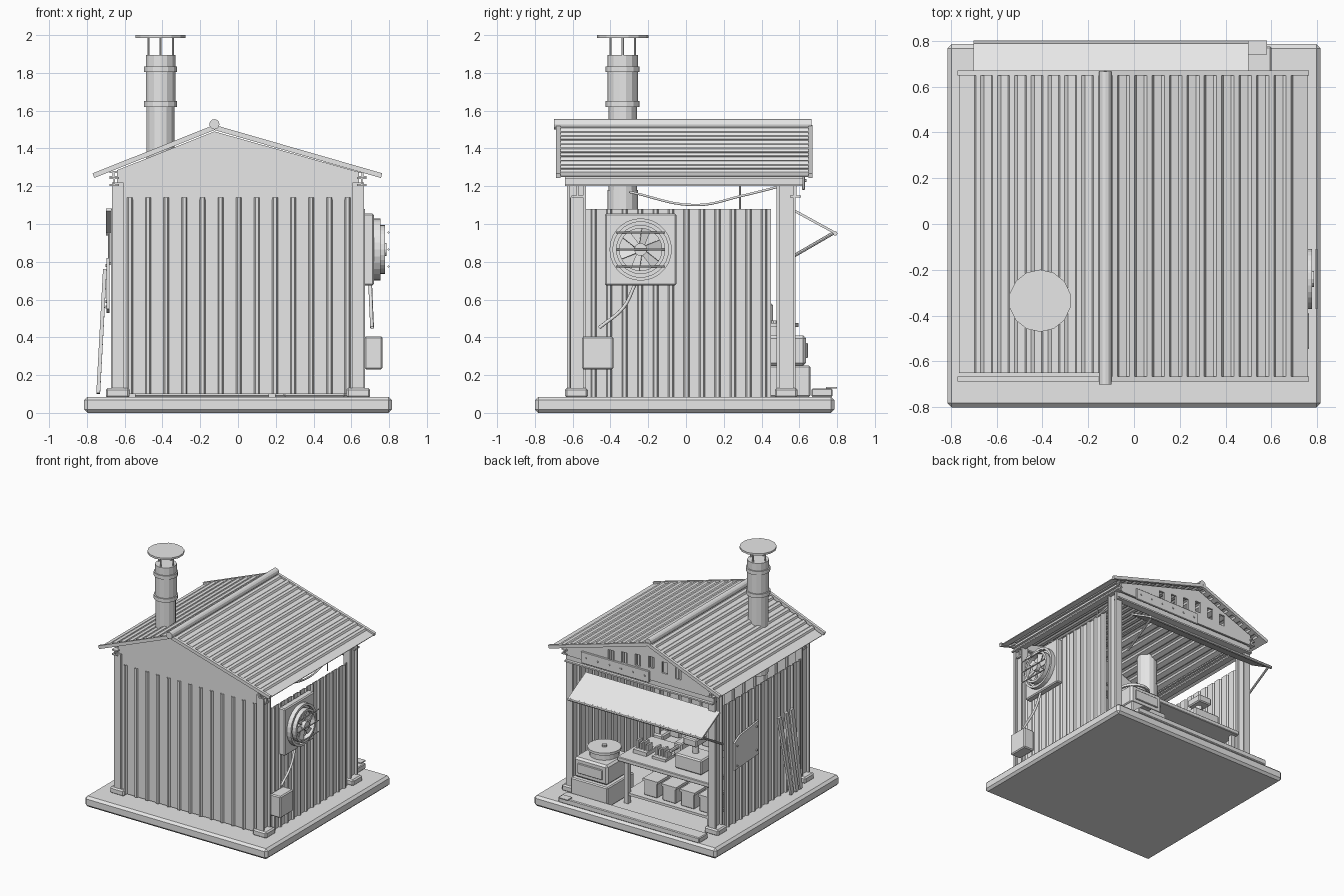
import bpy, bmesh
from math import cos, sin, pi
from mathutils import Vector, Matrix

if "Cube" in bpy.data.objects:
    bpy.data.objects.remove(bpy.data.objects["Cube"])

grey = bpy.data.materials.new("plain_grey")
grey.use_nodes = True
grey.diffuse_color = (0.8, 0.8, 0.8, 1)
grey.node_tree.nodes["Principled BSDF"].inputs["Base Color"].default_value = (0.8, 0.8, 0.8, 1)


def finish(name, bm):
    bmesh.ops.recalc_face_normals(bm, faces=bm.faces)
    me = bpy.data.meshes.new(name)
    bm.to_mesh(me)
    bm.free()
    me.materials.append(grey)
    ob = bpy.data.objects.new(name, me)
    bpy.context.scene.collection.objects.link(ob)
    return ob


def box(name, x, y, z, chamfer=0):
    """Box from (min, max) ranges."""
    bm = bmesh.new()
    size = [r[1] - r[0] for r in (x, y, z)]
    mid = [(r[0] + r[1]) / 2 for r in (x, y, z)]
    bmesh.ops.create_cube(bm, size=1, matrix=Matrix.Translation(mid) @ Matrix.Diagonal((*size, 1)))
    ob = finish(name, bm)
    if chamfer:
        mod = ob.modifiers.new("bevel", "BEVEL")
        mod.width, mod.segments = chamfer, 1
    return ob


def rod(name, a, b, radius, sides=12):
    """Cylinder between two points."""
    a, b = Vector(a), Vector(b)
    turn = (b - a).to_track_quat("Z", "Y").to_matrix().to_4x4()
    bm = bmesh.new()
    bmesh.ops.create_cone(bm, cap_ends=True, segments=sides, radius1=radius, radius2=radius,
                          depth=(b - a).length, matrix=Matrix.Translation((a + b) / 2) @ turn)
    return finish(name, bm)


def prism(name, outline, axes, depth):
    """Outline in the frame's first two axes, extruded along its third."""
    bm = bmesh.new()
    face = bm.faces.new([bm.verts.new(axes @ Vector((u, v, 0))) for u, v in outline])
    new = bmesh.ops.extrude_face_region(bm, geom=[face])["geom"]
    shift = axes.to_3x3() @ Vector((0, 0, depth))
    bmesh.ops.translate(bm, vec=shift, verts=[g for g in new if isinstance(g, bmesh.types.BMVert)])
    return finish(name, bm)


def frame(origin, u, v):
    u, v = Vector(u).normalized(), Vector(v).normalized()
    m = Matrix((u, v, u.cross(v))).transposed().to_4x4()
    m.translation = Vector(origin)
    return m


def i_beam(name, start, u, v, w, h, length, t=0.014):
    """Steel section: flanges w wide, h deep, running along u x v."""
    a, b, s = w / 2, h / 2, t / 2
    outline = [(-a, -b), (a, -b), (a, t - b), (s, t - b), (s, b - t), (a, b - t), (a, b),
               (-a, b), (-a, b - t), (-s, b - t), (-s, t - b), (-a, t - b)]
    return prism(name, outline, frame(start, u, v), length)


def ribbed(name, origin, u, v, width, length, pitch, rib, height):
    """Thin sheet with raised ribs spaced along u and running along v."""
    pts, c = [(0, 0)], pitch / 2
    while c + rib < width:
        pts += [(c - rib / 2, 0), (c - rib / 4, height), (c + rib / 4, height), (c + rib / 2, 0)]
        c += pitch
    pts.append((width, 0))
    m, bm = frame(origin, u, v), bmesh.new()
    rows = [[bm.verts.new(m @ Vector((p, q, h))) for p, h in pts] for q in (0, length)]
    for i in range(len(pts) - 1):
        bm.faces.new((rows[0][i], rows[0][i + 1], rows[1][i + 1], rows[1][i]))
    finish(name, bm).modifiers.new("thickness", "SOLIDIFY").thickness = 0.006


def cable(name, points, radius):
    cu = bpy.data.curves.new(name, "CURVE")
    cu.dimensions, cu.bevel_depth, cu.bevel_resolution, cu.resolution_u = "3D", radius, 1, 6
    sp = cu.splines.new("BEZIER")
    sp.bezier_points.add(len(points) - 1)
    for bp, p in zip(sp.bezier_points, points):
        bp.co, bp.handle_left_type, bp.handle_right_type = p, "AUTO", "AUTO"
    cu.materials.append(grey)
    bpy.context.scene.collection.objects.link(bpy.data.objects.new(name, cu))


# Base slab and door threshold
box("base_slab", (-.815, .815), (-.8, .785), (0, .085), .018)
box("threshold", (-.66, .6), (.665, .775), (.085, .13), .006)
box("threshold_plate", (.5, .58), (.74, .8), (.13, .138))

# Corner posts on feet, and the beams they carry
for sx in (-1, 1):
    for y in (-.58, .53):
        box("post_foot", sorted((sx * .575, sx * .7)), (y - .06, y + .06), (.08, .132), .01)
        i_beam("corner_post", (sx * .637, y, .13), (1, 0, 0), (0, 1, 0), .06, .1, 1.09)
    i_beam("side_beam", (sx * .655, .62, 1.225), (1, 0, 0), (0, 0, 1), .05, .045, 1.26, .01)
    i_beam("upper_side_rail", (sx * .66, .6, 1.262), (1, 0, 0), (0, 0, 1), .04, .035, 1.2, .01)
for y in (-.575, .58):
    i_beam("cross_beam", (-.66, y, 1.18), (0, 1, 0), (0, 0, 1), .06, .08, 1.32, .012)

# Ribbed walls
ribbed("front_wall", (-.62, -.615, .1), (1, 0, 0), (0, 0, 1), 1.28, 1.04, .096, .03, .014)
ribbed("left_wall", (.658, -.53, .085), (0, 1, 0), (0, 0, 1), .98, .995, .082, .03, .014)
ribbed("right_wall", (-.658, .45, .085), (0, -1, 0), (0, 0, 1), .98, .995, .082, .03, .014)

# Gables, the rear one slotted
PEAK, EAVE_L, EAVE_R = (-.125, 1.51), (.76, 1.255), (-.765, 1.255)
for name, y, low in (("front_gable", -.6, 1.13), ("rear_gable", .615, 1.2)):
    outline = [(-.64, low), (.64, low), (.64, 1.275), (-.125, 1.49), (-.64, 1.285)]
    gable = prism(name, outline, frame((0, y, 0), (1, 0, 0), (0, 0, 1)), .016)
for i in range(6):
    x = -.36 + i * .12
    top = 1.39 - abs(x + .125) * .12
    cutter = box("slot_cutter", (x - .025, x + .025), (.55, .65), (top - .09, top))
    cutter.hide_render = True
    cutter.hide_set(True)
    cut = gable.modifiers.new("slot", "BOOLEAN")
    cut.object, cut.operation, cut.solver = cutter, "DIFFERENCE", "EXACT"
box("header_board", (-.11, .5), (.614, .63), (1.18, 1.275), .004)
for i in range(6):
    rod("header_bolt", (-.07 + i * .105, .625, 1.23), (-.07 + i * .105, .637, 1.23), .008, 6)

# Ribbed roof sheets with edge trims and a ridge tube
for name, eave in (("left_roof", EAVE_L), ("right_roof", EAVE_R)):
    run = Vector((eave[0] - PEAK[0], 0, eave[1] - PEAK[1]))
    side = 1 if run.x > 0 else -1
    ribbed(name, (PEAK[0], -.67 * side, PEAK[1]), run, (0, side, 0), run.length, 1.32, .079, .045, .012)
    up = Vector((-run.z * side, 0, run.x * side))
    trim = [(0, -.012), (run.length, -.012), (run.length, .014), (0, .014)]
    for y in (-.665, .67):
        prism("roof_trim", trim, frame((PEAK[0], y, PEAK[1]), run, up), .022 * side)
rod("ridge_tube", (-.125, -.7, 1.528), (-.125, .665, 1.528), .027)

# Chimney with bands and rain cap
CX, CY = -.41, -.335
for name, r, lo, hi in (("chimney_collar", .08, 1.06, 1.18), ("lower_flue", .075, .98, 1.64),
                        ("upper_flue", .08, 1.62, 1.895), ("chimney_band", .09, 1.62, 1.65),
                        ("chimney_band", .09, 1.805, 1.835), ("rain_cap", .136, 1.985, 2.0)):
    rod(name, (CX, CY, lo), (CX, CY, hi), r, 14)
for k in range(4):
    px, py = CX + .065 * cos(k * pi / 2), CY + .065 * sin(k * pi / 2)
    rod("cap_rod", (px, py, 1.86), (px, py, 1.99), .006, 6)

# Awning over the open back, with struts
prism("awning", [(.56, 1.07), (.79, .945), (.795, .957), (.565, 1.083)],
      frame((-.7, 0, 0), (0, 1, 0), (0, 0, 1)), 1.2)
for x in (-.68, .48):
    rod("awning_strut", (x, .5, .79), (x, .785, .955), .009, 8)
rod("awning_lip", (-.7, .79, .95), (.5, .79, .95), .012, 8)

# Wall fan
FY, FZ = -.24, .865
box("fan_frame", (.665, .72), (FY - .19, FY + .19), (FZ - .19, FZ + .19), .008)
rod("fan_backplate", (.72, FY, FZ), (.725, FY, FZ), .15, 24)
for name, r, x in (("fan_rim", .165, .735), ("fan_inner_rim", .13, .757)):
    bm = bmesh.new()
    rings = [[bm.verts.new((x + dx, FY + rr * cos(a * pi / 14), FZ + rr * sin(a * pi / 14)))
              for a in range(28)] for dx, rr in ((-.02, r), (.02, r), (.02, r - .018), (-.02, r - .018))]
    for j in range(4):
        for a in range(28):
            b, n = (a + 1) % 28, rings[(j + 1) % 4]
            bm.faces.new((rings[j][a], rings[j][b], n[b], n[a]))
    finish(name, bm)
rod("fan_hub", (.72, FY, FZ), (.785, FY, FZ), .034, 12)
for k in range(6):
    c, s = cos(k * pi / 3 + .3), sin(k * pi / 3 + .3)
    prism("fan_blade", [(.025, -.014), (.115, -.03), (.12, .022), (.025, .014)],
          frame((.748, FY, FZ), (0, c, s), (.3, -s, c)), .008)
for dz in (-.09, 0, .09):
    rod("guard_bar", (.797, FY - .13, FZ + dz), (.797, FY + .13, FZ + dz), .005, 6)

# Electrical box and cables
box("electrical_box", (.67, .765), (-.55, -.385), (.23, .405), .008)
cable("fan_cable", [(.7, -.27, .68), (.705, -.33, .56), (.71, -.46, .45)], .01)
cable("hanging_cable", [(.6, -.3, 1.17), (.6, .05, 1.1), (.6, .3, 1.15), (.6, .5, 1.2)], .007)
rod("cable_rod", (.6, .285, 1.06), (.6, .285, 1.2), .005, 6)

# Outside of the right wall: patch panel and leaning planks
prism("patch_panel", [(.06, .55), (.37, .53), (.37, .75), (.3, .79), (.06, .82)],
      frame((-.695, 0, 0), (0, 1, 0), (0, 0, 1)), .014)
for y, z in ((.09, .78), (.34, .72), (.09, .59), (.34, .56)):
    rod("panel_screw", (-.702, y, z), (-.69, y, z), .008, 6)
for low, high in ((-.31, -.2), (-.37, -.29), (-.42, -.36)):
    lean = Vector((.035, high - low, .65))
    prism("leaning_plank", [(0, 0), (.035, 0), (.035, .66), (0, .66)],
          frame((-.73, low, .105), (0, 1, -(high - low) / .65), lean), -.02)

# Workbench with lower shelf and crates
box("bench_top", (-.59, .24), (.1, .54), (.425, .46), .005)
box("bench_shelf", (-.57, .2), (.14, .5), (.15, .17))
for x in (-.56, .18):
    for y in (.13, .49):
        box("bench_leg", (x - .018, x + .018), (y - .018, y + .018), (.085, .43))
for i in range(4):
    x = -.5 + i * .165
    box("shelf_crate", (x - .06, x + .06), (.3, .46), (.17, .3), .006)
    box("crate_lid", (x - .066, x + .066), (.294, .466), (.285, .305))

# Tools on the bench
box("bench_machine", (-.46, -.22), (.28, .46), (.46, .58), .01)
rod("machine_column", (-.34, .36, .58), (-.34, .36, .68), .025)
box("machine_head", (-.4, -.28), (.3, .44), (.66, .72), .008)
for x, hi in ((-.05, .48), (.12, .49)):
    box("tool_rack", (x - .06, x + .06), (.3, .42), (.46, hi))
    for k in range(4):
        px = x - .045 + k * .03
        box("rack_tool", (px - .008, px + .008), (.33, .39), (hi, hi + .05 + .015 * (k % 2)))
box("vise_body", (-.15, -.08), (.15, .27), (.46, .56), .008)
rod("vise_screw", (-.115, .12, .53), (-.115, .36, .53), .014, 8)

# Stacked chests and a round lid beside the bench
box("lower_chest", (.24, .57), (.32, .66), (.085, .25), .008)
box("upper_chest", (.26, .56), (.34, .635), (.25, .41), .015)
box("chest_drawer", (.3, .52), (.63, .645), (.29, .37), .004)
rod("round_tub", (.4, .47, .41), (.4, .47, .455), .11, 20)
rod("tub_lid", (.4, .47, .455), (.4, .47, .475), .125, 20)
rod("lid_knob", (.4, .47, .475), (.4, .47, .49), .02, 10)
